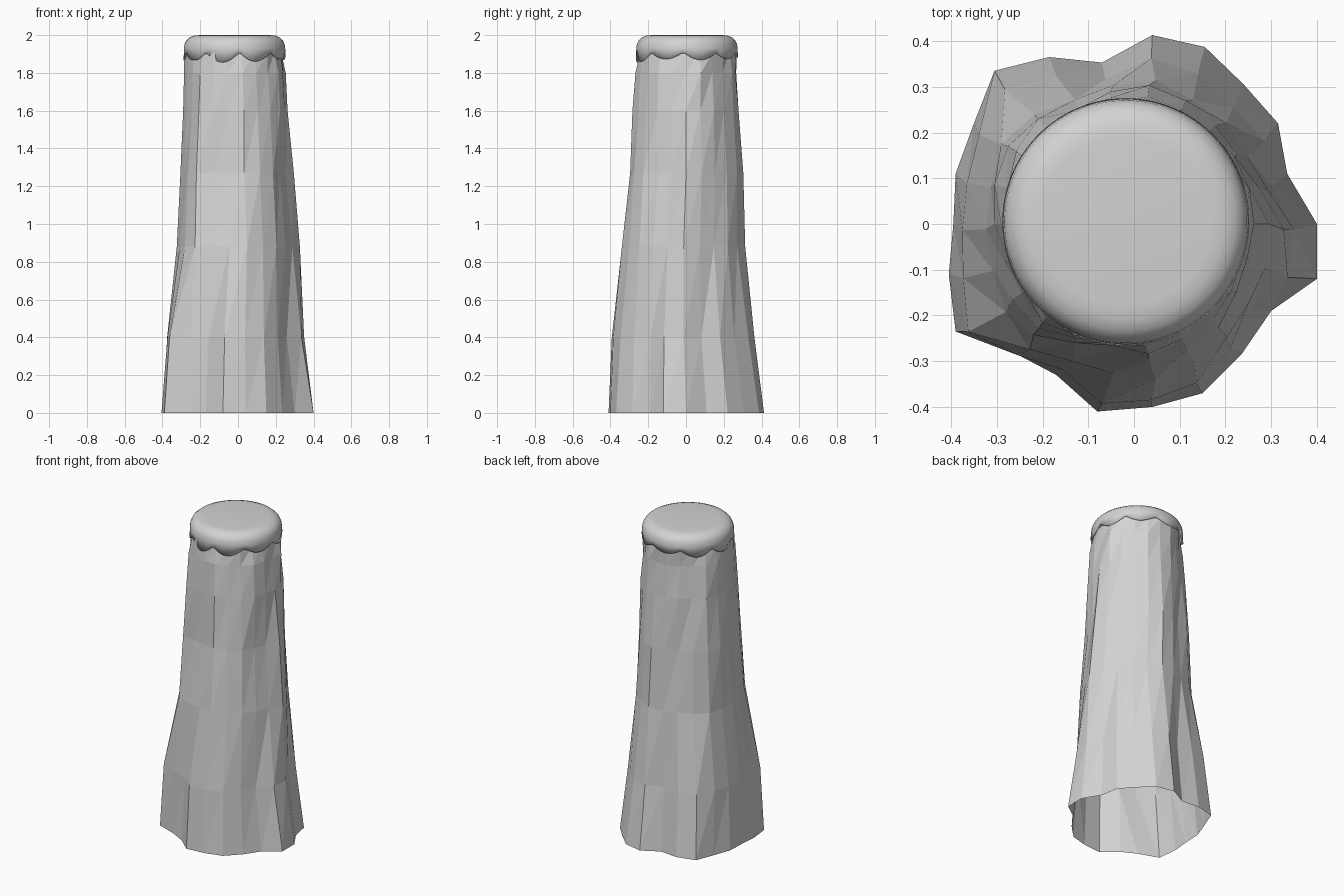
import bpy
import bmesh
import random
from math import sin, cos, pi, hypot

default = bpy.data.objects.get("Cube")
if default:
    bpy.data.objects.remove(default, do_unlink=True)

random.seed(11)
GREY = (0.65, 0.65, 0.65, 1)
grey = bpy.data.materials.new("pale_grey")
grey.use_nodes = True
grey.diffuse_color = GREY
grey.node_tree.nodes["Principled BSDF"].inputs["Base Color"].default_value = GREY


def make_object(name, bm):
    mesh = bpy.data.meshes.new(name)
    bm.to_mesh(mesh)
    bm.free()
    mesh.materials.append(grey)
    obj = bpy.data.objects.new(name, mesh)
    bpy.context.collection.objects.link(obj)
    return obj


# Ragged foot outline, counter-clockwise from the left side
FOOT = [(.40, 0), (.335, .11), (.315, .22), (.24, .305), (.155, .387), (.04, .413),
        (-.07, .353), (-.185, .365), (-.305, .335), (-.35, .22), (-.39, .11),
        (-.395, 0), (-.405, -.11), (-.39, -.235), (-.265, -.28), (-.17, -.33),
        (-.08, -.41), (.04, -.40), (.15, -.37), (.235, -.285), (.30, -.19), (.40, -.12)]
SIDES = len(FOOT)
radii = [hypot(x, y) for x, y in FOOT]
mean = sum(radii) / SIDES
wobble = [r - mean for r in radii]

# Rings above the foot: height, mean radius, ridge strength, ridge shift in columns, x and y offset
RINGS = [(.4, .365, .8, .1, -.016, -.013), (.88, .32, .55, .7, 0, -.012),
         (1.27, .294, .4, 1, -.01, 0), (1.6, .279, .32, 1.3, -.01, 0),
         (1.8, .267, .28, 1.6, -.014, 0), (1.91, .257, .2, 1.8, -.017, .004)]


def shifted_wobble(i, shift):
    whole = int(shift)
    part = shift - whole
    return (1 - part) * wobble[(i - whole) % SIDES] + part * wobble[(i - whole - 1) % SIDES]


# Trunk: open faceted tube with rough, slightly leaning ridges
bm = bmesh.new()
rings = [[bm.verts.new((x, y, 0)) for x, y in FOOT]]
for z, radius, strength, shift, dx, dy in RINGS:
    ring = []
    for i in range(SIDES):
        a = 2 * pi * i / SIDES
        r = radius + strength * shifted_wobble(i, shift) + random.uniform(-.008, .008)
        ring.append(bm.verts.new((dx + r * cos(a), dy + r * sin(a), z)))
    rings.append(ring)
for low, high in zip(rings, rings[1:]):
    for i in range(SIDES):
        j = (i + 1) % SIDES
        bm.faces.new((low[i], low[j], high[j]))
        bm.faces.new((low[i], high[j], high[i]))
make_object("trunk", bm)

# Cap: smooth rounded lid with a dripping rim
STEPS = 108
PROFILE = [(.185, 2.0), (.215, 1.997), (.238, 1.988), (.255, 1.973), (.265, 1.952), (.268, 1.93)]


def drip_height(a):
    depth = .04 + .008 * cos(a - 4.36) + .006 * sin(3 * a)
    return 1.908 - depth * abs(sin(4.5 * a + .35))


bm = bmesh.new()
rings = []
for r, z in PROFILE + [(.27, None), (.26, None)]:
    ring = []
    for i in range(STEPS):
        a = 2 * pi * i / STEPS
        height = drip_height(a) if z is None else z
        ring.append(bm.verts.new((-.018 + r * cos(a), .005 + r * sin(a), height)))
    rings.append(ring)
bm.faces.new(rings[0])
for high, low in zip(rings, rings[1:]):
    for i in range(STEPS):
        j = (i + 1) % STEPS
        bm.faces.new((low[i], low[j], high[j], high[i]))
cap = make_object("dripping_cap", bm)
cap.data.shade_smooth()
